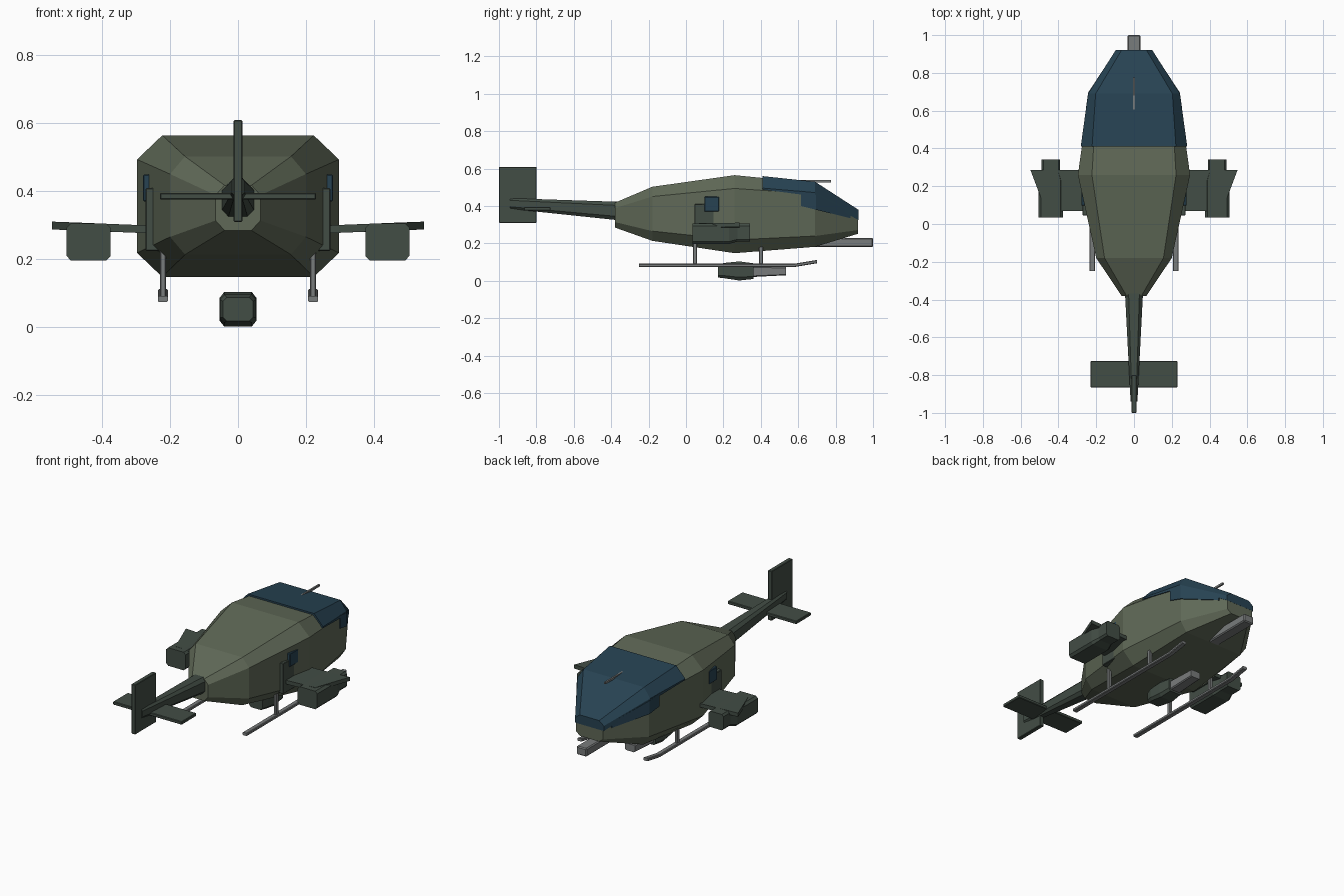
import bpy, bmesh
from mathutils import Vector

if "Cube" in bpy.data.objects:
    bpy.data.objects.remove(bpy.data.objects["Cube"])


def material(name, rgb):
    m = bpy.data.materials.new(name)
    m.diffuse_color = (*rgb, 1)
    m.use_nodes = True
    m.node_tree.nodes["Principled BSDF"].inputs["Base Color"].default_value = m.diffuse_color
    return m


OLIVE = material("olive", (0.115, 0.14, 0.095))
DARK = material("dark_green", (0.055, 0.075, 0.06))
GLASS = material("glass", (0.02, 0.055, 0.085))
METAL = material("metal", (0.19, 0.20, 0.20))


def loft(name, rings, mat):
    """Skin a closed body through matching rings of points."""
    bm = bmesh.new()
    vs = [[bm.verts.new(p) for p in r] for r in rings]
    n = len(vs[0])
    for a, b in zip(vs, vs[1:]):
        for i in range(n):
            j = (i + 1) % n
            bm.faces.new((a[i], a[j], b[j], b[i]))
    bm.faces.new(vs[0])
    bm.faces.new(vs[-1])
    bmesh.ops.recalc_face_normals(bm, faces=bm.faces)
    me = bpy.data.meshes.new(name)
    bm.to_mesh(me)
    bm.free()
    me.materials.append(mat)
    ob = bpy.data.objects.new(name, me)
    bpy.context.collection.objects.link(ob)
    return ob


def octagon(y, w, z0, z1, cx=0.25, cz=0.17, x=0):
    """Chamfered rectangle across y; chamfers as fractions of half-width and height."""
    a, c = w * (1 - cx), (z1 - z0) * cz
    pts = [(a, z0), (w, z0 + c), (w, z1 - c), (a, z1),
           (-a, z1), (-w, z1 - c), (-w, z0 + c), (-a, z0)]
    return [(x + px, y, pz) for px, pz in pts]


def box(name, x0, x1, y0, y1, z0, z1, mat, bevel=0.0):
    ring = lambda y: [(x0, y, z0), (x1, y, z0), (x1, y, z1), (x0, y, z1)]
    ob = loft(name, [ring(y0), ring(y1)], mat)
    if bevel:
        b = ob.modifiers.new("bevel", 'BEVEL')
        b.width, b.segments = bevel, 1
    return ob


def mirror(ob):
    m = ob.modifiers.new("mirror", 'MIRROR')
    m.use_axis = (True, False, False)
    return ob


# fuselage
loft("fuselage", [octagon(*s) for s in [
    (-0.38, 0.066, 0.285, 0.418, 0.4, 0.22), (-0.18, 0.20, 0.214, 0.503, 0.22, 0.18),
    (0.26, 0.297, 0.148, 0.565), (0.69, 0.237, 0.182, 0.522, 0.17),
    (0.92, 0.09, 0.252, 0.368, 0.3)]], OLIVE)


# canopy cap: half-width, top half-width, lower edge, shoulder, top
def cap(y, w, wt, z0, zc, zt):
    return [(w, y, z0), (w, y, zc), (wt, y, zt), (-wt, y, zt), (-w, y, zc), (-w, y, z0)]


loft("canopy", [cap(0.41, 0.282, 0.222, 0.488, 0.496, 0.56),
                cap(0.69, 0.243, 0.203, 0.452, 0.472, 0.53),
                cap(0.922, 0.096, 0.065, 0.325, 0.355, 0.38)], GLASS)


# side windows, one slab through the cabin
def band(y, w, z0, z1):
    return [(w, y, z0), (w, y, z1), (-w, y, z1), (-w, y, z0)]


loft("side_windows", [band(0.615, 0.254, 0.40, 0.48), band(0.695, 0.243, 0.38, 0.46),
                      band(0.88, 0.122, 0.335, 0.37)], GLASS)

# tail
loft("tail_boom", [octagon(-0.34, 0.049, 0.322, 0.422, 0.4, 0.2),
                   octagon(-0.94, 0.018, 0.385, 0.442, 0.4, 0.2)], DARK)
box("tail_fin", -0.013, 0.013, -1.0, -0.8, 0.31, 0.61, DARK, 0.003)
box("tailplane", -0.23, 0.23, -0.866, -0.725, 0.376, 0.395, DARK, 0.003)

# stub wings, swept outward at the tip and slightly raised
wing_plan = [(0.22, 0.07, 0.275), (0.467, 0.07, 0.285), (0.548, 0.285, 0.288), (0.22, 0.285, 0.275)]
mirror(loft("wing", [wing_plan, [(x, y, z + 0.023) for x, y, z in wing_plan]], DARK))

# weapon pods under the wings
pod = [(0.035, 0.065, 0.197, 0.306), (0.23, 0.065, 0.197, 0.306),
       (0.275, 0.049, 0.21, 0.306), (0.342, 0.049, 0.21, 0.306)]
mirror(loft("wing_pod", [octagon(*s, 0.2, 0.12, 0.44) for s in pod], DARK))

# side panels and small windows
mirror(box("side_panel", 0.23, 0.272, 0.045, 0.18, 0.225, 0.41, DARK, 0.003))
mirror(box("small_window", 0.23, 0.279, 0.098, 0.178, 0.37, 0.45, GLASS, 0.003))

# landing skids
rail = [(-0.25, 0.083), (0.58, 0.083), (0.70, 0.103)]
mirror(loft("skid_rail", [octagon(y, 0.015, z - 0.009, z + 0.009, 0.25, 0.2, 0.221)
                          for y, z in rail], METAL))
for label, y in (("rear", 0.048), ("front", 0.40)):
    mirror(box(label + "_skid_strut", 0.212, 0.23, y - 0.011, y + 0.011, 0.085, 0.235, METAL, 0.003))

# belly turret and its barrel
loft("turret", [octagon(0.17, 0.044, 0.018, 0.088), octagon(0.205, 0.053, 0.014, 0.096),
                octagon(0.285, 0.054, 0.002, 0.104), octagon(0.36, 0.048, 0.01, 0.094)], DARK)
loft("turret_barrel", [octagon(0.34, 0.036, 0.02, 0.078, 0.2, 0.1),
                       octagon(0.535, 0.032, 0.03, 0.073, 0.2, 0.1)], METAL)

# nose gun and roof probe
box("nose_gun", -0.034, 0.034, 0.69, 1.0, 0.18, 0.23, METAL, 0.006)
box("roof_probe", -0.005, 0.005, 0.56, 0.775, 0.527, 0.539, METAL)
